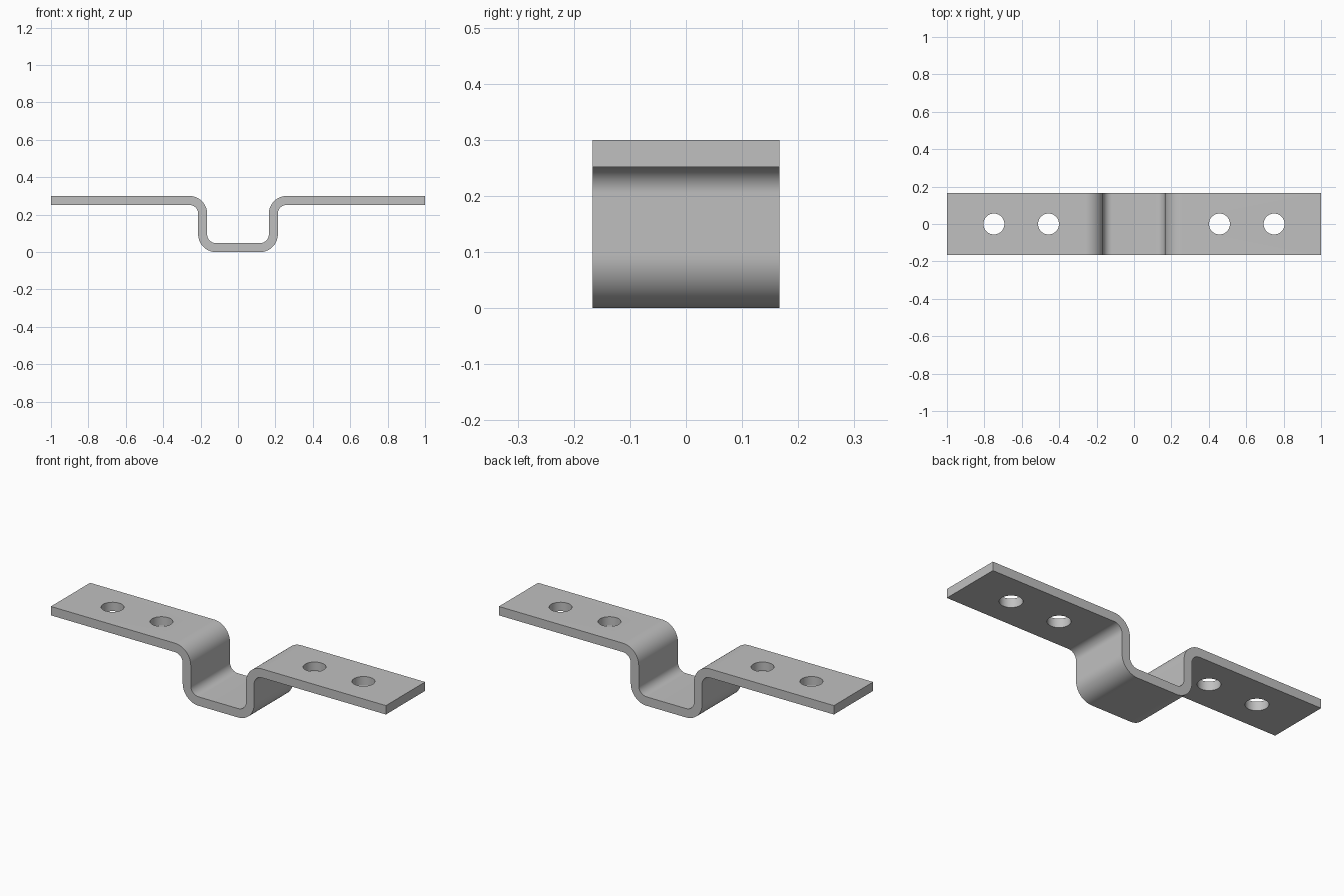
import bpy, bmesh, math

if "Cube" in bpy.data.objects:
    bpy.data.objects.remove(bpy.data.objects["Cube"])

WIDTH, TOP, T = 0.334, 0.30, 0.048      # strip width, height, sheet thickness
R_IN, R_OUT = 0.047, 0.095              # bend radii
WALL = 0.165                            # inner face of the channel wall
HOLES, HOLE_R = (0.457, 0.749), 0.056

steel = bpy.data.materials.new("steel_grey")
steel.diffuse_color = (0.53, 0.53, 0.53, 1)
steel.use_nodes = True
steel.node_tree.nodes["Principled BSDF"].inputs["Base Color"].default_value = steel.diffuse_color


def arc(cx, cz, r, a0, a1, n=16):
    return [(cx + r * math.cos(math.radians(a0 + (a1 - a0) * i / n)),
             cz + r * math.sin(math.radians(a0 + (a1 - a0) * i / n))) for i in range(n + 1)]


# Right half of the profile: lower face outwards, upper face back to the middle
foot = (WALL + T - R_OUT, R_OUT)        # centre of the lower bend
shoulder = (WALL + R_OUT, TOP - R_OUT)  # centre of the upper bend
lower = arc(*foot, R_OUT, -90, 0) + arc(*shoulder, R_IN, 180, 90) + [(1, TOP - T)]
upper = [(1, TOP)] + arc(*shoulder, R_OUT, 90, 180) + arc(*foot, R_IN, 0, -90)


def mirrored(points):
    return [(-x, z) for x, z in reversed(points)]


outline = lower + upper + mirrored(upper) + mirrored(lower)

# Bent strip, extruded across its width
bm = bmesh.new()
face = bm.faces.new([bm.verts.new((x, -WIDTH / 2, z)) for x, z in outline])
ext = bmesh.ops.extrude_face_region(bm, geom=[face])
bmesh.ops.translate(bm, vec=(0, WIDTH, 0),
                    verts=[v for v in ext["geom"] if isinstance(v, bmesh.types.BMVert)])
bmesh.ops.recalc_face_normals(bm, faces=bm.faces)
mesh = bpy.data.meshes.new("bracket")
bm.to_mesh(mesh)
bm.free()
mesh.materials.append(steel)
bracket = bpy.data.objects.new("bracket", mesh)
bpy.context.collection.objects.link(bracket)

# Bolt holes, two in each flange
for x in [s * h for s in (-1, 1) for h in HOLES]:
    bpy.ops.mesh.primitive_cylinder_add(vertices=48, radius=HOLE_R, depth=0.2,
                                        location=(x, 0, TOP - T / 2))
    cutter = bpy.context.object
    cutter.name = "hole_cutter"
    cutter.hide_render = True
    cutter.data.materials.append(steel)
    bpy.context.view_layer.objects.active = bracket
    mod = bracket.modifiers.new("bolt_hole", 'BOOLEAN')
    mod.operation, mod.solver, mod.object = 'DIFFERENCE', 'EXACT', cutter
    bpy.ops.object.modifier_apply(modifier=mod.name)
    bpy.data.objects.remove(cutter)

# Smooth bends with crisp sheet edges
bpy.ops.object.select_all(action='DESELECT')
bracket.select_set(True)
bpy.context.view_layer.objects.active = bracket
bpy.ops.object.shade_smooth_by_angle(angle=math.radians(30))
